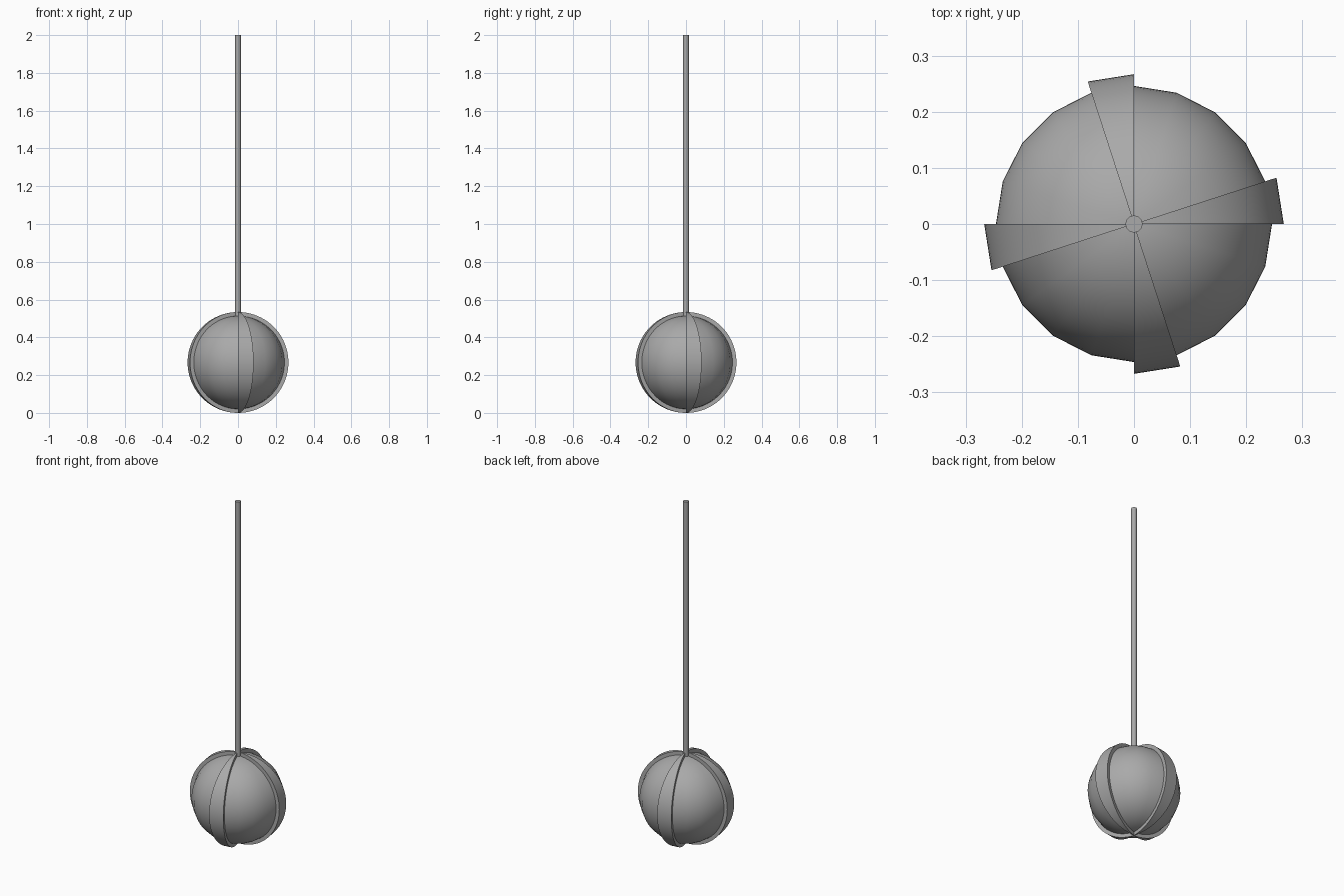
import bpy, bmesh, math
from mathutils import Vector

CORE_R, RIDGE_R, ROD_R, HEIGHT = 0.246, 0.267, 0.015, 2.0
SEGMENTS = 20

default = bpy.data.objects.get("Cube")
if default:
    bpy.data.objects.remove(default)

grey = bpy.data.materials.new("mid_grey")
grey.use_nodes = True
colour = (0.4, 0.4, 0.4, 1)
grey.diffuse_color = colour
grey.node_tree.nodes["Principled BSDF"].inputs["Base Color"].default_value = colour


def finish(name, bm, z):
    bmesh.ops.recalc_face_normals(bm, faces=bm.faces)
    mesh = bpy.data.meshes.new(name)
    bm.to_mesh(mesh)
    bm.free()
    mesh.materials.append(grey)
    obj = bpy.data.objects.new(name, mesh)
    obj.location.z = z
    bpy.context.collection.objects.link(obj)
    bpy.ops.object.select_all(action="DESELECT")
    obj.select_set(True)
    bpy.context.view_layer.objects.active = obj
    bpy.ops.object.shade_smooth_by_angle(angle=math.radians(35))
    return obj


# Ball with four raised ridges, each one segment wide
bm = bmesh.new()
bmesh.ops.create_uvsphere(bm, u_segments=SEGMENTS, v_segments=40, radius=CORE_R)
step = math.tau / SEGMENTS


def sector(face):
    c = face.calc_center_median()
    return int((math.atan2(c.y, c.x) % math.tau) / step)


for quarter in range(4):
    strip = [f for f in bm.faces
             if sector(f) == quarter * SEGMENTS // 4
             and abs(f.calc_center_median().length - CORE_R) < 0.006
             and abs(f.normal.dot(f.calc_center_median().normalized())) > 0.8]
    raised = bmesh.ops.extrude_face_region(bm, geom=strip)["geom"]
    for v in raised:
        if isinstance(v, bmesh.types.BMVert):
            v.co = v.co.normalized() * RIDGE_R
    bmesh.ops.delete(bm, geom=[f for f in strip if f.is_valid], context="FACES_ONLY")
finish("ridged_ball", bm, RIDGE_R)

# Thin rod rising from the top of the ball
bottom = RIDGE_R + CORE_R - 0.01
bm = bmesh.new()
bmesh.ops.create_cone(bm, cap_ends=True, segments=24, radius1=ROD_R,
                      radius2=ROD_R, depth=HEIGHT - bottom)
finish("rod", bm, (HEIGHT + bottom) / 2)
